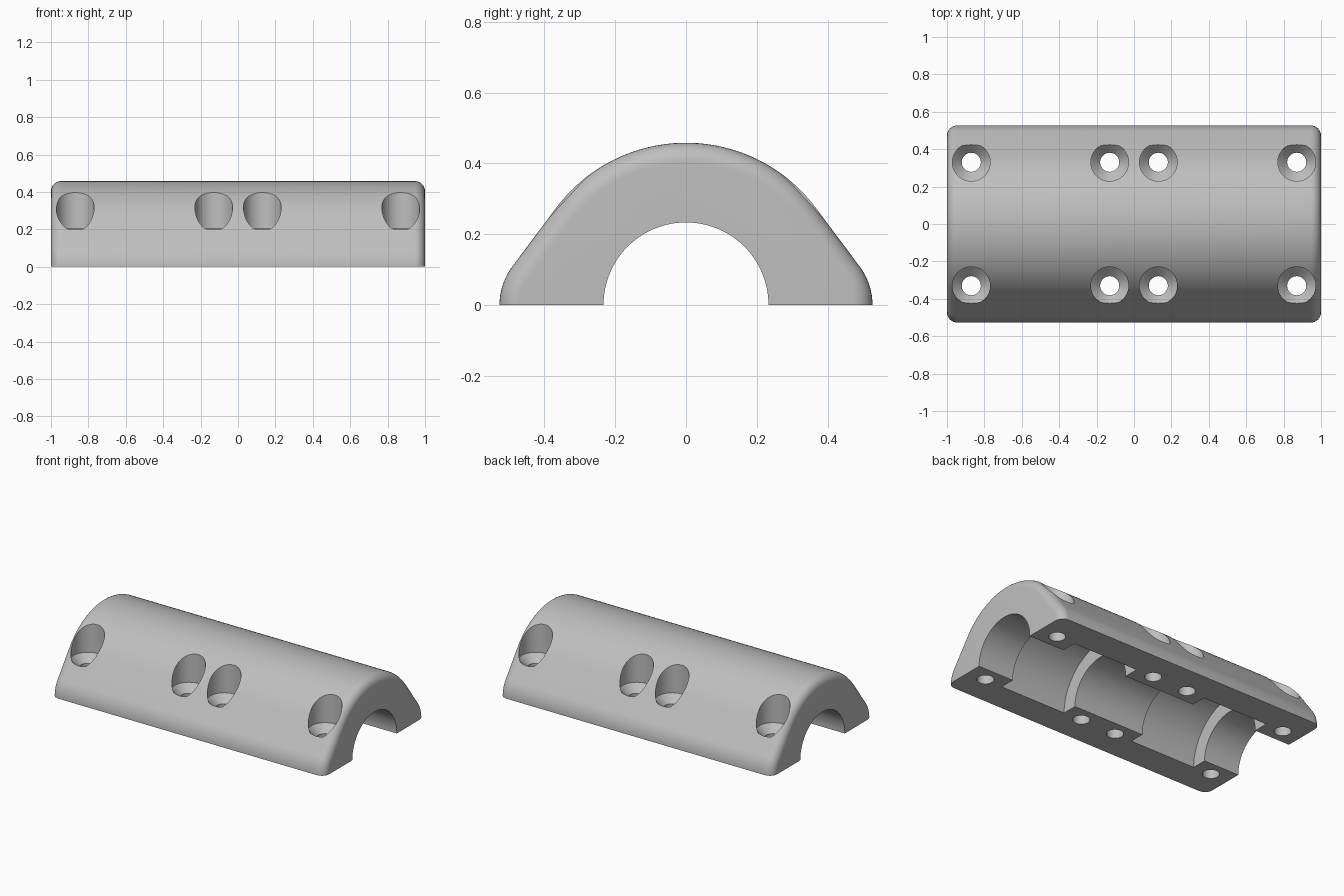
import bpy
import bmesh
from math import sin, cos, acos, pi, radians
from mathutils import Matrix, Vector

default = bpy.data.objects.get("Cube")
if default:
    bpy.data.objects.remove(default, do_unlink=True)

HALF_LENGTH = 1.0
CROWN_R = 0.458      # rounded top
FOOT_R = 0.18        # rounded lower edges
FOOT_Y = 0.347
FILLET = 0.055       # rounding of the two ends
BORE_R, GROOVE_R = 0.233, 0.333
GROOVE_IN, GROOVE_OUT = 0.26, 0.74

grey = bpy.data.materials.new("light_grey")
grey.use_nodes = True
colour = (0.52, 0.52, 0.52, 1)
grey.diffuse_color = colour
grey.node_tree.nodes["Principled BSDF"].inputs["Base Color"].default_value = colour


def make_object(name, bm):
    bmesh.ops.recalc_face_normals(bm, faces=bm.faces)
    mesh = bpy.data.meshes.new(name)
    bm.to_mesh(mesh)
    bm.free()
    mesh.materials.append(grey)
    obj = bpy.data.objects.new(name, mesh)
    bpy.context.collection.objects.link(obj)
    return obj


def skin(bm, rings):
    """Join closed rings of points into a capped tube."""
    loops = [[bm.verts.new(p) for p in ring] for ring in rings]
    for a, b in zip(loops, loops[1:]):
        for i in range(len(a)):
            j = (i + 1) % len(a)
            bm.faces.new((a[i], a[j], b[j], b[i]))
    bm.faces.new(loops[0])
    bm.faces.new(loops[-1])


def turned(bm, profile, matrix, sides):
    """Turned solid from (radius, height) pairs."""
    skin(bm, [[matrix @ Vector((r * cos(2 * pi * i / sides), r * sin(2 * pi * i / sides), h))
               for i in range(sides)] for r, h in profile])


def outer_section(x, inset):
    """Outline of the clamp: foot arc, straight flank, crown, mirrored."""
    tangent = acos((CROWN_R - FOOT_R) / FOOT_Y)
    half = []
    for i in range(13):
        a = tangent * i / 12
        r = FOOT_R - inset
        half.append((FOOT_Y + r * cos(a), r * sin(a)))
    for i in range(25):
        a = tangent + (pi / 2 - tangent) * i / 24
        r = CROWN_R - inset
        half.append((r * cos(a), r * sin(a)))
    return [(x, y, z) for y, z in half] + [(x, -y, z) for y, z in half[-2::-1]]


# Body with rounded ends
stations = [(HALF_LENGTH - FILLET * (1 - sin(a)), FILLET * (1 - cos(a)))
            for a in [pi / 2 * i / 8 for i in range(9)]]
stations = [(-x, d) for x, d in reversed(stations)] + stations
body_bm = bmesh.new()
skin(body_bm, [outer_section(x, d) for x, d in stations])
body = make_object("clamp_half", body_bm)

# Bore with two wide grooves
half_bore = [(BORE_R, GROOVE_IN), (GROOVE_R, GROOVE_IN), (GROOVE_R, GROOVE_OUT),
             (BORE_R, GROOVE_OUT), (BORE_R, 1.2)]
bore_bm = bmesh.new()
turned(bore_bm, [(r, -h) for r, h in reversed(half_bore)] + half_bore,
       Matrix.Rotation(pi / 2, 4, "Y"), 96)
bore = make_object("bore_cutter", bore_bm)

# Countersunk screw holes
screw = [(0.051, -0.1), (0.051, 0.155), (0.101, 0.205), (0.101, 0.6)]
holes_bm = bmesh.new()
for x in (-0.87, -0.13, 0.13, 0.87):
    for y in (-0.33, 0.33):
        turned(holes_bm, screw, Matrix.Translation((x, y, 0)), 40)
holes = make_object("screw_hole_cutter", holes_bm)

# Cut, then discard the cutters
for cutter in (bore, holes):
    cutter.hide_render = True
    cut = body.modifiers.new(cutter.name, "BOOLEAN")
    cut.operation = "DIFFERENCE"
    cut.solver = "EXACT"
    cut.object = cutter
depsgraph = bpy.context.evaluated_depsgraph_get()
result = bpy.data.meshes.new_from_object(body.evaluated_get(depsgraph))
body.modifiers.clear()
body.data = result
for cutter in (bore, holes):
    bpy.data.objects.remove(cutter, do_unlink=True)

# Smooth curved surfaces, crisp edges
bpy.ops.object.select_all(action="DESELECT")
body.select_set(True)
bpy.context.view_layer.objects.active = body
bpy.ops.object.shade_smooth_by_angle(angle=radians(30))
